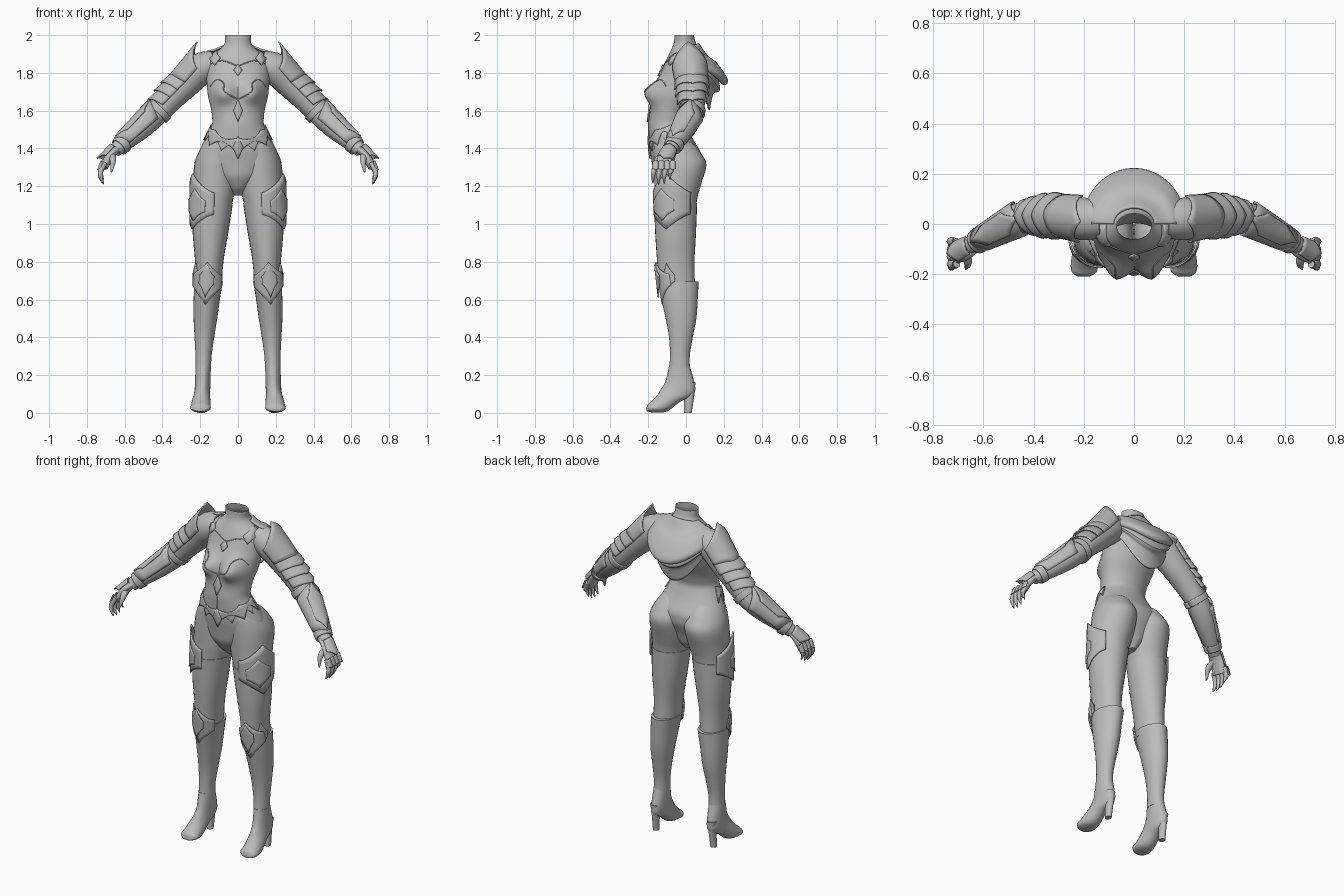
import bpy, bmesh, math
from mathutils import Vector as V

cube = bpy.data.objects.get("Cube")
if cube:
    bpy.data.objects.remove(cube)

grey = bpy.data.materials.new("plain grey")
grey.use_nodes = True
tone = (0.5, 0.5, 0.5, 1)
grey.diffuse_color = tone
grey.node_tree.nodes["Principled BSDF"].inputs["Base Color"].default_value = tone
parts = []


def build(name, rows, wrap=False, caps=(False, False), mirror=False, thick=0):
    """Skin a grid of points; optionally close it, mirror it or thicken it."""
    bm = bmesh.new()
    grid = [[bm.verts.new(point) for point in row] for row in rows]
    count = len(grid[0])
    for low, high in zip(grid, grid[1:]):
        for j in range(count if wrap else count - 1):
            k = (j + 1) % count
            bm.faces.new((low[j], low[k], high[k], high[j]))
    for wanted, row in zip(caps, (grid[0], grid[-1])):
        if wanted:
            bm.faces.new(row)
    bmesh.ops.recalc_face_normals(bm, faces=bm.faces)
    mesh = bpy.data.meshes.new(name)
    bm.to_mesh(mesh)
    bm.free()
    mesh.materials.append(grey)
    ob = bpy.data.objects.new(name, mesh)
    bpy.context.collection.objects.link(ob)
    if thick:
        solid = ob.modifiers.new("thickness", "SOLIDIFY")
        solid.thickness, solid.offset = thick, 0
    if mirror:
        ob.modifiers.new("mirror", "MIRROR")
    parts.append(ob)


def spline(pts, steps=4):
    """Smooth path through tuples of any length."""
    out = []
    last = len(pts) - 1
    for i in range(last):
        before, start, end, after = [V(pts[max(0, min(last, i + k))]) for k in (-1, 0, 1, 2)]
        for s in range(steps):
            t = s / steps
            bend = 2 * before - 5 * start + 4 * end - after
            twist = 3 * (start - end) + after - before
            out.append(start + (end - before + (bend + twist * t) * t) * t / 2)
    return out + [V(pts[last])]


def ring(centre, a, b, count):
    angles = [j * math.tau / count for j in range(count)]
    return [centre + a * math.cos(angle) + b * math.sin(angle) for angle in angles]


def limb(name, sections, grow=0):
    """Sections: inner x, outer x, front y, front z, back y, back z."""
    rows = []
    for inner, outer, front_y, front_z, back_y, back_z in spline(sections):
        centre = V((inner + outer, front_y + back_y, front_z + back_z)) / 2
        across = V(((outer - inner) / 2 + grow, 0, 0))
        along = V((0, (back_y - front_y) / 2 + grow, (back_z - front_z) / 2))
        rows.append(ring(centre, across, along, 28))
    build(name, rows, True, (True, True), True)


def level(rows):
    """Horizontal sections: z, inner x, outer x, front y, back y."""
    return [(inner, outer, front_y, z, back_y, z) for z, inner, outer, front_y, back_y in rows]


def tube(name, pts, flat=1, count=20, mirror=True):
    """Round tube along x, y, z, radius points."""
    pts = spline(pts)
    rows = []
    for i, point in enumerate(pts):
        tangent = V(pts[min(i + 1, len(pts) - 1)][:3]) - V(pts[max(i - 1, 0)][:3])
        a = tangent.cross(V((0, 1, 0))).normalized()
        b = a.cross(tangent).normalized()
        radius = point[3]
        rows.append(ring(V(point[:3]), a * radius * flat, b * radius, count))
    build(name, rows, True, (True, True), mirror)


def shell(name, start, end, r0, r1, up, span, tip0=0, tip1=0, thick=.008):
    """Curved armour plate around an axis, with pointed ends."""
    start, end, up = V(start), V(end), V(up)
    axis = (end - start).normalized()
    up = (up - axis * up.dot(axis)).normalized()
    side = axis.cross(up)
    rows = []
    for i in range(7):
        s = i / 6
        row = []
        for j in range(17):
            f = j / 8 - 1
            angle = math.radians(span) / 2 * f
            slide = (1 - abs(f)) ** 1.4 * (tip1 * s - tip0 * (1 - s))
            outward = up * math.cos(angle) + side * math.sin(angle)
            row.append(start.lerp(end, s) + axis * slide + outward * (r0 + (r1 - r0) * s))
        rows.append(row)
    build(name, rows, mirror=True, thick=thick)


# Torso: height, half width, front, back
torso = [(1.15, .02, -.09, 0), (1.18, .06, -.13, .03), (1.25, .14, -.17, .05),
         (1.32, .2, -.18, .08), (1.38, .21, -.19, .08), (1.46, .17, -.195, .03),
         (1.53, .134, -.2, 0), (1.6, .14, -.19, .02), (1.68, .16, -.17, .06),
         (1.76, .167, -.15, .09), (1.88, .165, -.1, .1), (1.92, .1, -.08, .08),
         (1.95, .068, -.065, .055), (2, .07, -.06, .04)]


def section(z):
    """Smoothed half width, front and back at a height."""
    total = V((0, 0, 0))
    for k in range(-2, 3):
        height = min(max(z + k * .008, torso[0][0]), torso[-1][0])
        for a, b in zip(torso, torso[1:]):
            if height <= b[0]:
                total += V(a[1:]).lerp(V(b[1:]), (height - a[0]) / (b[0] - a[0]))
                break
    return total / 5


def skin(angle, z, lift=0):
    """Point on the torso, angle zero at the front, with the bust added."""
    width, front_y, back_y = section(z)
    x = (width + lift) * math.sin(angle)
    y = (front_y + back_y) / 2 - ((back_y - front_y) / 2 + lift) * math.cos(angle)
    if math.cos(angle) > 0:
        away = ((abs(x) - .08) / .06) ** 2 + ((z - 1.695) / .06) ** 2
        y -= .07 * math.sqrt(math.cos(angle)) * math.exp(-away)
    return V((x, y, z))


def front(x, z, lift=.002):
    return skin(math.asin(max(-1, min(1, x / section(z)[0]))), z, lift)


build("torso", [[skin(j * math.tau / 48, 1.15 + .85 * i / 80) for j in range(48)] for i in range(81)],
      True, (True, False))

# Legs, stockings, boots and heels
leg = level([(1.45, .05, .15, -.15, 0), (1.42, .02, .183, -.17, .045), (1.37, .005, .214, -.17, .083),
             (1.31, 0, .232, -.17, .108), (1.2, .008, .238, -.167, .077), (1.11, .03, .24, -.166, .056),
             (.95, .055, .237, -.16, .05), (.8, .08, .224, -.15, .042), (.66, .09, .222, -.14, .045)])
limb("legs", leg)
limb("stockings", leg[5:], .003)
limb("boot_shafts", level([(.695, .08, .23, -.15, .067), (.6, .096, .235, -.13, .062),
                           (.5, .11, .235, -.108, .055), (.4, .126, .23, -.09, .036),
                           (.3, .14, .225, -.085, .02), (.22, .143, .225, -.09, .022)]))
limb("feet", [(.144, .225, -.09, .25, .02, .25), (.146, .228, -.108, .17, .05, .13),
              (.148, .232, -.13, .13, .025, .085), (.147, .24, -.152, .095, -.03, .06),
              (.145, .25, -.18, .065, -.1, .008), (.147, .25, -.203, .044, -.17, .002),
              (.175, .225, -.21, .02, -.207, .008)])
limb("heels", level([(.16, .16, .22, -.01, .05), (.1, .17, .21, -.01, .045), (0, .175, .21, -.01, .03)]))

# Leg armour
ahead, outer_front = (.1, -1, 0), (1, -.5, 0)
shell("thigh_plates", (.137, -.055, 1.165), (.14, -.055, 1.05), .117, .112, outer_front, 140, .1, .08)
shell("thigh_inner_plates", (.138, -.055, 1.12), (.143, -.055, 1.06), .12, .115, (1, -.8, 0), 70, .06, .05)
shell("knee_plates", (.157, -.07, .735), (.16, -.06, .675), .08, .08, ahead, 140, .075, .09)
shell("knee_ridges", (.157, -.075, .735), (.16, -.07, .69), .084, .084, ahead, 55, .06, .07)
shell("knee_wings", (.157, -.06, .73), (.16, -.055, .69), .08, .076, outer_front, 50, .06, .02)

# Arms and hands
tube("arms", [(.12, .015, 1.85, .07), (.2, .02, 1.82, .085), (.27, .03, 1.75, .078),
              (.34, .033, 1.68, .07), (.41, .033, 1.605, .063), (.47, .015, 1.55, .064),
              (.54, -.02, 1.485, .056), (.65, -.085, 1.39, .036)])
tube("palms", [(.635, -.08, 1.4, .036), (.675, -.1, 1.365, .046), (.71, -.115, 1.3, .045)], .5)
for i, finger in enumerate(("index", "middle", "ring", "little")):
    y = -.16 + .03 * i
    end = 1.21 + .006 * (i - 1) ** 2
    tube(finger + "_fingers", [(.706, y, 1.325, .015), (.727, y - .01, 1.28, .014),
                               (.726, y - .015, end + .035, .011), (.712, y - .015, end, .003)], count=10)
    shell(finger + "_knuckles", (.711, y, 1.325), (.725, y, 1.29), .017, .017,
          (1, 0, .4), 150, .008, .012, .004)
tube("thumbs", [(.67, -.115, 1.365, .02), (.662, -.155, 1.335, .016), (.67, -.18, 1.275, .004)], count=10)

# Arm armour
out, out_ahead = (.7, 0, .7), (.7, -.2, .7)
shell("pauldrons", (.21, .02, 1.83), (.275, .03, 1.755), .092, .086, out, 180, .1, .04)
for place, x, flare in (("upper", .27, .007), ("middle", .31, .01), ("lower", .35, .005)):
    radius = .13 - x / 6
    shell(place + "_arm_plates", (x, .03, 2.025 - x), (x + .045, .033, 1.98 - x),
          radius, radius + flare, out, 175, 0, .04)
shell("bracers", (.46, .02, 1.565), (.6, -.055, 1.435), .07, .05, out_ahead, 210, .06, .03)
shell("bracer_ridges", (.475, .01, 1.55), (.57, -.04, 1.46), .075, .06, out_ahead, 80, .09, .06)
shell("elbow_bands", (.405, .033, 1.61), (.43, .03, 1.585), .067, .067, out, 360)
shell("wrist_bands", (.605, -.057, 1.43), (.63, -.073, 1.407), .049, .045, out, 360)
shell("hand_guards", (.65, -.085, 1.39), (.693, -.11, 1.34), .04, .045, (1, 0, .7), 130, .01, .03)

# Draped hood: half width, side z, side y, centre z, centre y
hood = [(.08, 1.94, 0, 1.955, .065), (.13, 1.92, 0, 1.89, .11), (.165, 1.91, 0, 1.85, .16),
        (.197, 1.86, .01, 1.765, .217), (.19, 1.84, .02, 1.74, .2), (.18, 1.86, .025, 1.765, .17),
        (.187, 1.83, .035, 1.71, .175), (.172, 1.82, .045, 1.69, .14), (.165, 1.77, .05, 1.605, .122)]
folds = []
for width, side_z, side_y, mid_z, mid_y in spline(hood):
    row = []
    for j in range(37):
        angle = math.pi * (j / 36 - .5)
        sag = max(0, math.cos(angle))
        row.append(V((width * math.sin(angle), side_y + (mid_y - side_y) * sag,
                      side_z + (mid_z - side_z) * sag ** 2)))
    folds.append(row)
build("hood", folds, thick=.01)


# Jagged waist trim
def trim(name, top, tooth, teeth, lift):
    rows = []
    for i in range(5):
        row = []
        for j in range(97):
            angle = math.radians(-100 + 200 * j / 96)
            saw = tooth * abs((j * teeth / 48) % 2 - 1) ** 1.6
            dip = .07 * max(0, math.cos(angle)) ** 2
            upper, lower = top - dip + saw / 3, top - .015 - dip - saw
            row.append(skin(angle, upper + (lower - upper) * i / 4, lift))
        rows.append(row)
    build(name, rows, thick=.006)


trim("waist_trim", 1.51, .05, 4, .005)
trim("waist_under_trim", 1.5, .04, 8, .002)


# Raised chest ornaments and seams
def seam(name, pts, mirror=True):
    tube(name, [(*front(x, z), .003) for x, z in pts], count=6, mirror=mirror)


def diamond(name, x, z, width, height, mirror=False):
    rows = [[front(x + width * (1 - abs(v)) * u, z + height * v, .006) for u in (-1, 0, 1)]
            for v in (-.98, -.5, 0, .5, .98)]
    build(name, rows, mirror=mirror, thick=.008)


diamond("chest_gem", 0, 1.815, .022, .03)
diamond("corset_gem", 0, 1.6, .024, .06)
diamond("belt_gem", 0, 1.405, .028, .06)
diamond("shoulder_gems", .12, 1.88, .03, .04, True)
seam("collar_seams", [(.14, 1.85), (.08, 1.865), (0, 1.835)])
seam("bust_seams", [(.145, 1.73), (.11, 1.765), (.075, 1.745), (.07, 1.7), (0, 1.66)])
seam("centre_seam", [(0, 1.66), (0, 1.5), (0, 1.36)], False)

# Smooth shading with crisp edges
bpy.ops.object.select_all(action="DESELECT")
for ob in parts:
    ob.select_set(True)
bpy.context.view_layer.objects.active = parts[0]
bpy.ops.object.shade_smooth_by_angle(angle=math.radians(40))
